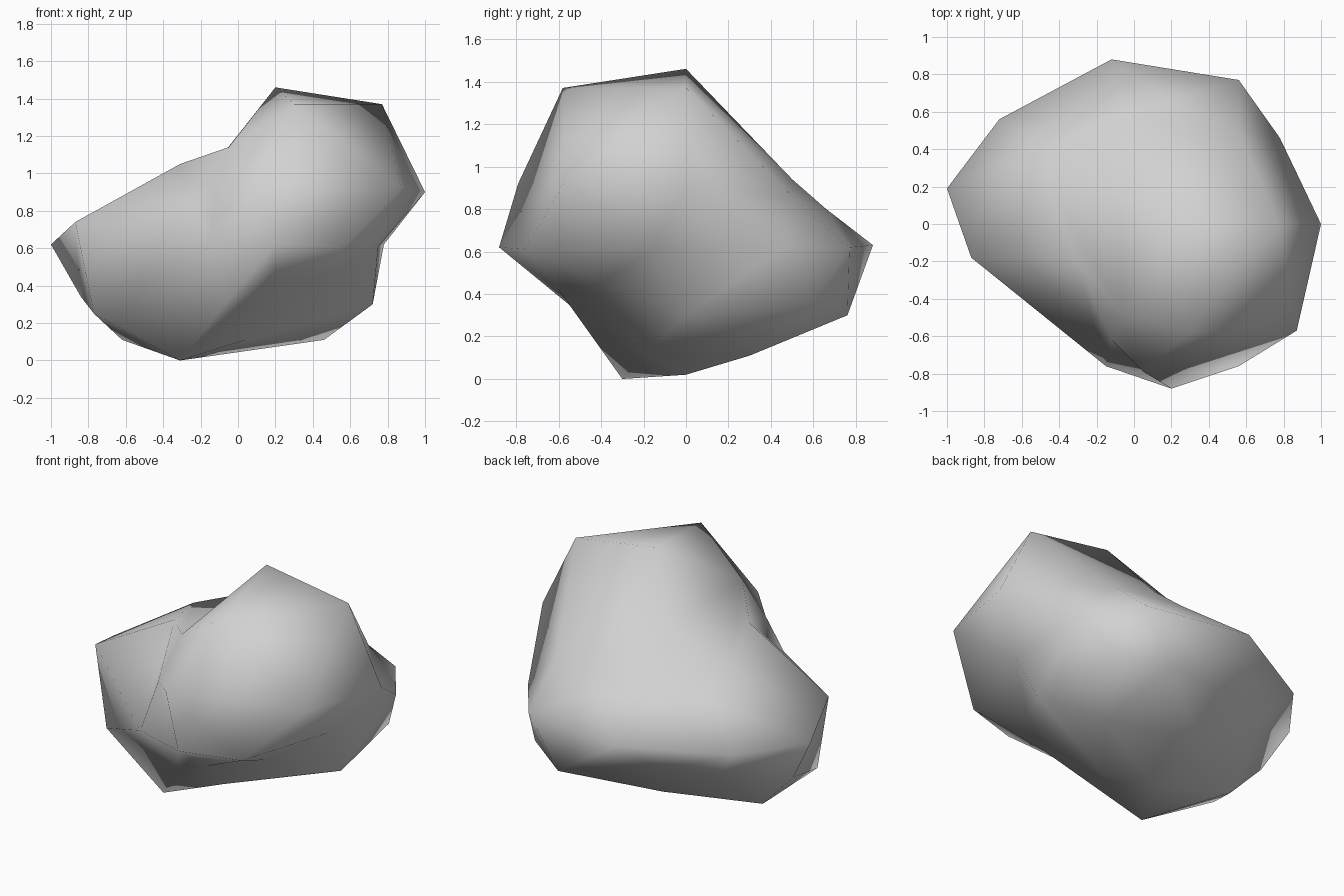
import bpy
import bmesh
from math import cos, sin, sqrt, radians
from mathutils import Vector

# Remove the default cube only
default_cube = bpy.data.objects.get("Cube")
if default_cube:
    bpy.data.objects.remove(default_cube, do_unlink=True)


def make_material(name, colour):
    material = bpy.data.materials.new(name)
    material.use_nodes = True
    material.diffuse_color = colour
    shader = material.node_tree.nodes["Principled BSDF"]
    shader.inputs["Base Color"].default_value = colour
    shader.inputs["Roughness"].default_value = 0.9
    return material


# Rings of a coarse ball, each with its height, its first angle and the
# worn corners (hundredths of a unit) going round from the left side
rings = [
    # crown
    (1, 0, [(20, 0, 146)]),
    (.85, 0, [(77, 0, 137), (27, 50, 94), (-6, 23, 113), (-5, -49, 114), (30, -58, 137)]),
    # shoulder
    (.53, 36, [(56, 50, 86), (-8, 58, 84), (-45, 20, 97), (-12, -62, 88), (87, -57, 93)]),
    (.45, 0, [(100, 0, 90), (20, 66, 80), (-45, 42, 84), (-31, -19, 105), (5, -79, 92)]),
    # waist
    (0, 18, [(78, 46, 62), (56, 77, 62), (-12, 88, 63), (-72, 56, 61), (-100, 19, 62),
             (-87, -18, 74), (-15, -76, 61), (20, -88, 62), (56, -76, 61), (75, -16, 61)]),
    # underside
    (-.45, 36, [(64, 59, 35), (-25, 60, 41), (-84, 13, 34), (-7, -49, 30), (46, -40, 45)]),
    (-.53, 0, [(72, 0, 30), (36, 76, 30), (-52, 42, 36), (-77, -21, 25), (20, -60, 42)]),
    # foot
    (-.85, 36, [(46, 30, 11), (-12, 40, 16), (-62, 12, 11), (-31, -30, 0), (4, -20, 11)]),
    (-1, 0, [(-17, 0, 2)]),
]


def stone_mesh(name, rings):
    """Skin a round ball of rings, then move every corner to its worn place."""
    bm = bmesh.new()
    final_place = {}
    for height, first_angle, corners in rings:
        radius = sqrt(1 - height ** 2)
        for step, corner in enumerate(corners):
            angle = radians(first_angle + 360 * step / len(corners))
            vert = bm.verts.new((radius * cos(angle), radius * sin(angle), height))
            final_place[vert] = Vector(corner) / 100
    bmesh.ops.convex_hull(bm, input=list(bm.verts))
    for vert in bm.verts:
        vert.co = final_place[vert]
    bmesh.ops.recalc_face_normals(bm, faces=list(bm.faces))
    mesh = bpy.data.meshes.new(name)
    bm.to_mesh(mesh)
    bm.free()
    return mesh


# Boulder: one coarse stone with softly shaded faces
mesh = stone_mesh("boulder", rings)
boulder = bpy.data.objects.new("boulder", mesh)
bpy.context.collection.objects.link(boulder)
mesh.materials.append(make_material("pale grey stone", (0.64, 0.64, 0.64, 1)))
for face in mesh.polygons:
    face.use_smooth = True
